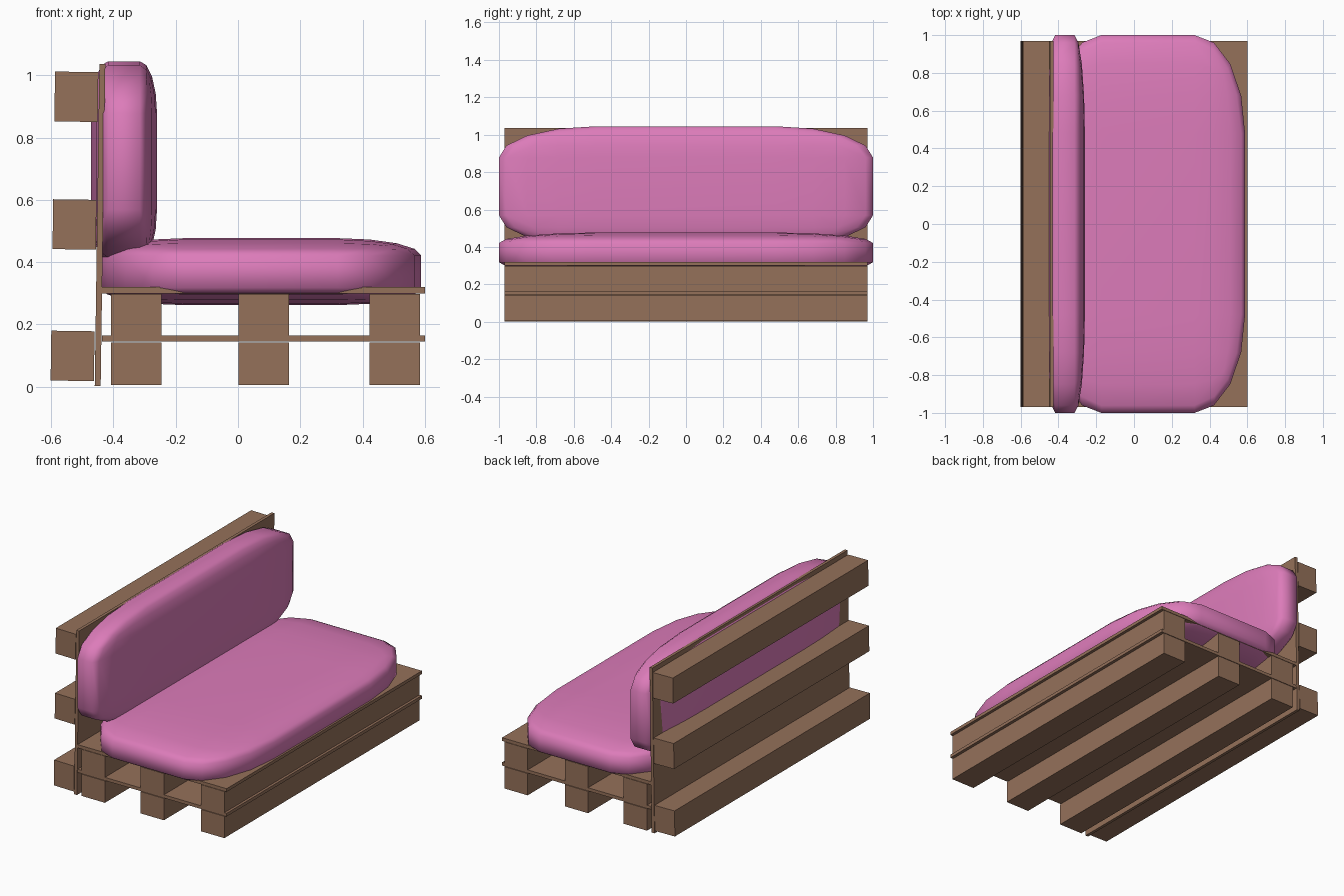
import bpy, bmesh, math
from mathutils import Matrix, Vector

if "Cube" in bpy.data.objects:
    bpy.data.objects.remove(bpy.data.objects["Cube"])


def material(name, color):
    m = bpy.data.materials.new(name)
    m.diffuse_color = (*color, 1)
    m.use_nodes = True
    m.node_tree.nodes["Principled BSDF"].inputs["Base Color"].default_value = m.diffuse_color
    return m


WOOD = material("brown wood", (0.30, 0.165, 0.102))
PINK = material("pink fabric", (0.72, 0.20, 0.49))


def block(name, lo, hi, mat, round_=0.0, tilt=0.0):
    """Box between two corners, optionally rounded in proportion to its size."""
    lo, hi = Vector(lo), Vector(hi)
    bm = bmesh.new()
    bmesh.ops.create_cube(bm, size=2)
    if round_:
        bmesh.ops.bevel(bm, geom=bm.edges[:], offset=round_, segments=4,
                        profile=0.5, affect='EDGES', clamp_overlap=True)
    bmesh.ops.scale(bm, vec=(hi - lo) / 2, verts=bm.verts)
    bmesh.ops.translate(bm, vec=(lo + hi) / 2, verts=bm.verts)
    if tilt:  # lean about the foot of the backrest
        bmesh.ops.rotate(bm, cent=(-0.46, 0, 0), verts=bm.verts,
                         matrix=Matrix.Rotation(tilt, 3, 'Y'))
    bmesh.ops.recalc_face_normals(bm, faces=bm.faces)
    for f in bm.faces:
        f.smooth = bool(round_)
    me = bpy.data.meshes.new(name)
    bm.to_mesh(me)
    bm.free()
    me.materials.append(mat)
    ob = bpy.data.objects.new(name, me)
    bpy.context.collection.objects.link(ob)
    return ob


L = 0.97  # half length of the pallets

# two stacked pallets under the seat
for level, (z0, z1, z2) in {"lower": (0.005, 0.142, 0.145),
                            "upper": (0.165, 0.298, 0.30)}.items():
    for i, x in enumerate((-0.408, 0.002, 0.422)):
        block(f"{level}_beam_{i}", (x, -L, z0), (x + 0.162, L, z1), WOOD)
    block(f"{level}_deck", (-0.437, -L, z2), (0.6, L, z2 + 0.02), WOOD)

# leaning pallet for the backrest
LEAN = math.radians(0.83)
block("back_deck", (-0.46, -L, 0.002), (-0.441, L, 1.037), WOOD, tilt=LEAN)
for i, z in enumerate((0.018, 0.44, 0.85)):
    block(f"back_beam_{i}", (-0.602, -L, z), (-0.463, L, z + 0.16), WOOD, tilt=LEAN)

# cushions
block("seat_cushion", (-0.44, -1, 0.262), (0.588, 1, 0.477), PINK, round_=0.52)
block("back_cushion", (-0.472, -1, 0.402), (-0.26, 1, 1.045), PINK, round_=0.52)
